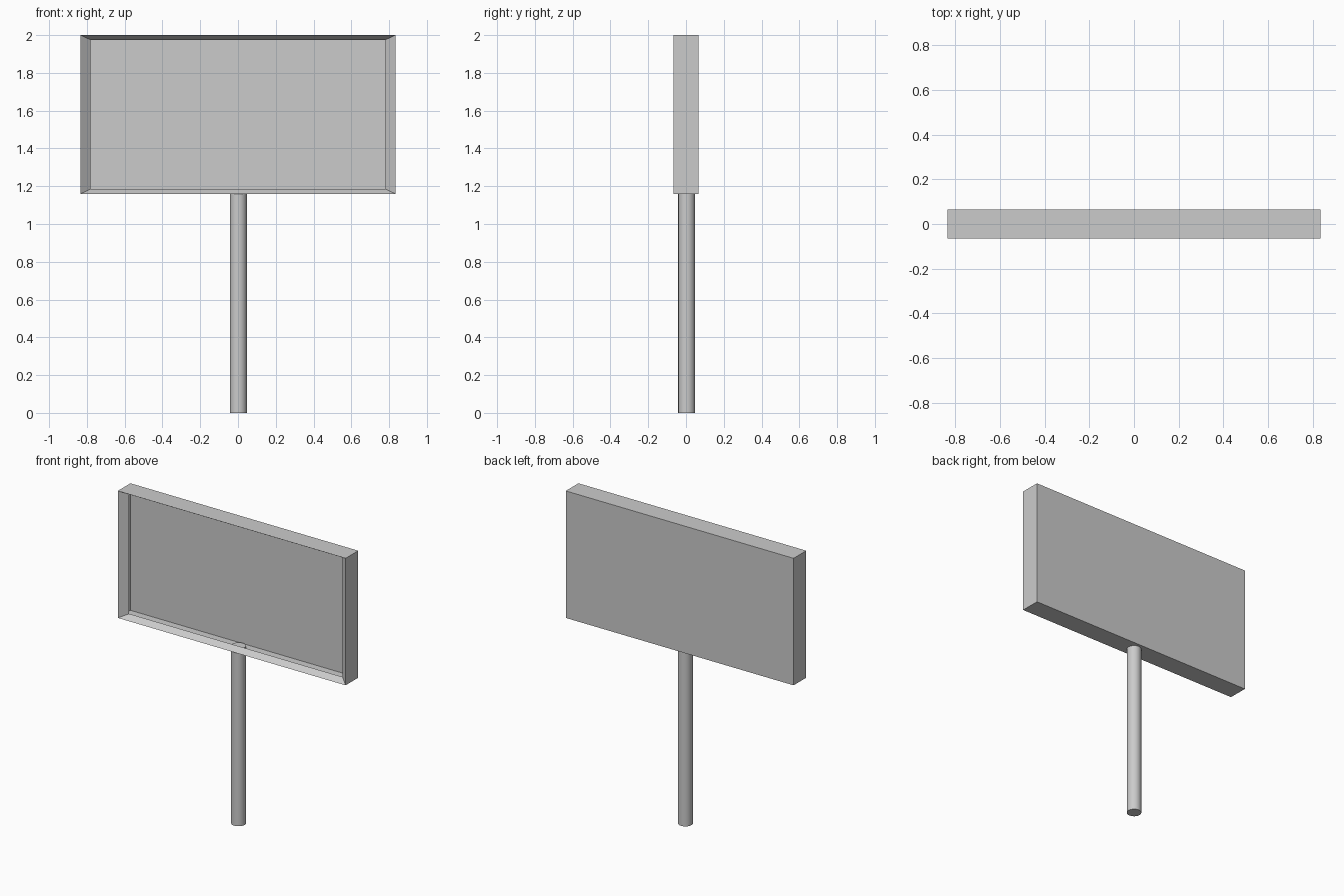
import bpy
import bmesh
import math

cube = bpy.data.objects.get("Cube")
if cube:
    bpy.data.objects.remove(cube, do_unlink=True)

# Single plain grey
grey = bpy.data.materials.new("light_grey")
colour = (0.6, 0.6, 0.6, 1)
grey.diffuse_color = colour
grey.use_nodes = True
grey.node_tree.nodes["Principled BSDF"].inputs["Base Color"].default_value = colour


def add_object(name, bm):
    mesh = bpy.data.meshes.new(name)
    bm.to_mesh(mesh)
    bm.free()
    mesh.materials.append(grey)
    obj = bpy.data.objects.new(name, mesh)
    bpy.context.scene.collection.objects.link(obj)
    return obj


# Sign box: hollow shell with an inward sloping lip around an open front
WIDTH, DEPTH, BOTTOM, TOP = 1.667, 0.132, 1.16, 2.0
LIP_X, LIP_Z, LIP_DEPTH = 0.053, 0.025, 0.043


def ring(bm, y, inset_x=0, inset_z=0):
    x = WIDTH / 2 - inset_x
    low, high = BOTTOM + inset_z, TOP - inset_z
    corners = [(-x, low), (x, low), (x, high), (-x, high)]
    return [bm.verts.new((cx, y, cz)) for cx, cz in corners]


bm = bmesh.new()
back = ring(bm, DEPTH / 2)
front = ring(bm, -DEPTH / 2)
lip = ring(bm, -DEPTH / 2 + LIP_DEPTH, LIP_X, LIP_Z)
bm.faces.new(back[::-1])
for outer, inner in ((back, front), (front, lip)):
    for i in range(4):
        j = (i + 1) % 4
        bm.faces.new((outer[i], outer[j], inner[j], inner[i]))
bmesh.ops.recalc_face_normals(bm, faces=bm.faces)
# Keep the back panel facing outwards
panel = max(bm.faces, key=lambda f: f.calc_center_median().y)
if panel.normal.y < 0:
    bmesh.ops.reverse_faces(bm, faces=bm.faces)
add_object("sign_box", bm)

# Round post, its top just inside the box
POST_TOP = 1.174
bm = bmesh.new()
bmesh.ops.create_cone(bm, cap_ends=True, segments=16, radius1=0.045,
                      radius2=0.045, depth=POST_TOP)
bmesh.ops.translate(bm, verts=bm.verts, vec=(0.002, 0.003, POST_TOP / 2))
post = add_object("post", bm)
bpy.ops.object.select_all(action="DESELECT")
post.select_set(True)
bpy.context.view_layer.objects.active = post
bpy.ops.object.shade_smooth_by_angle(angle=math.radians(40))
